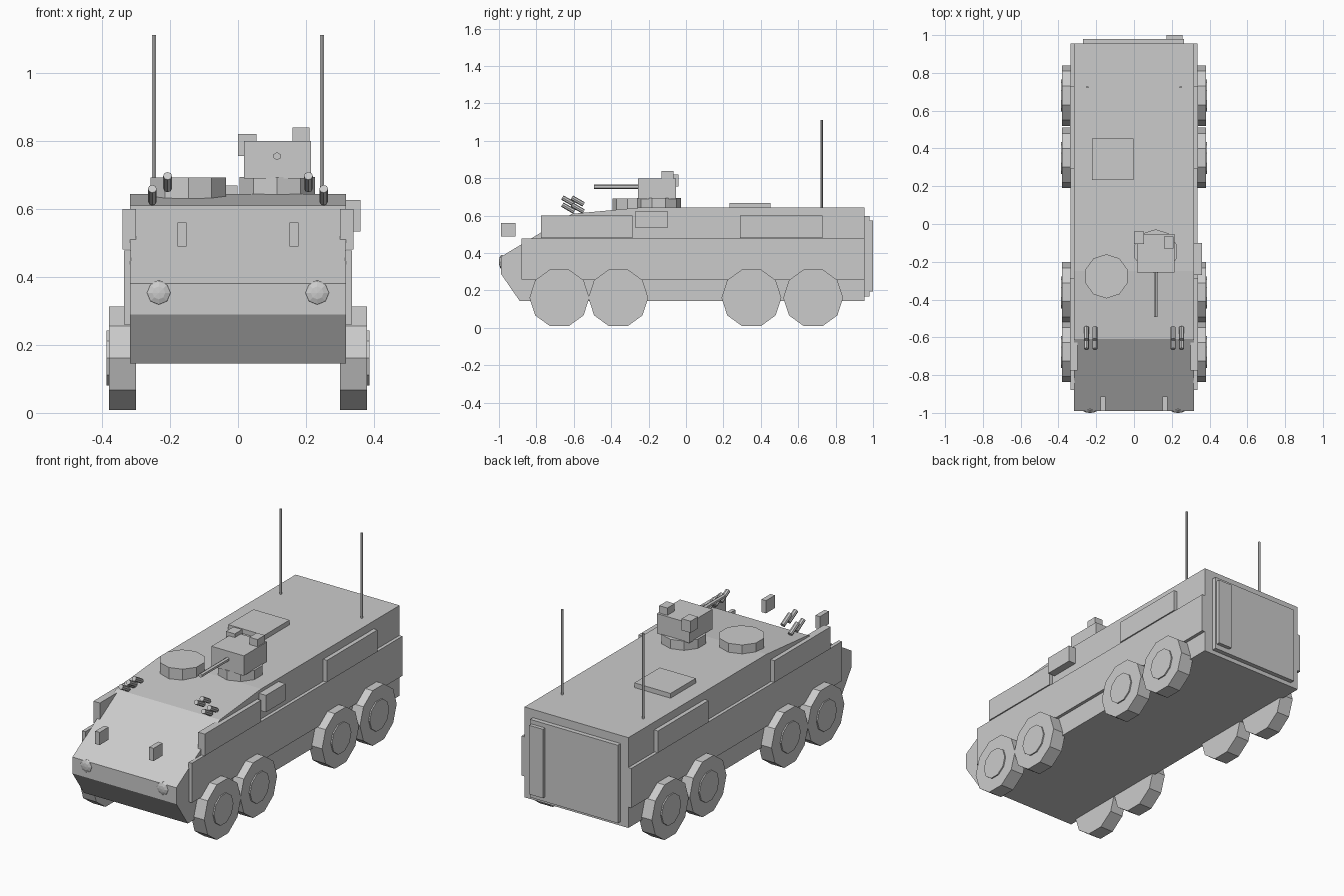
import bpy, bmesh, math
from mathutils import Vector, Matrix

if "Cube" in bpy.data.objects:
    bpy.data.objects.remove(bpy.data.objects["Cube"])


def finish(name, bm):
    bmesh.ops.recalc_face_normals(bm, faces=bm.faces[:])
    me = bpy.data.meshes.new(name)
    bm.to_mesh(me)
    bm.free()
    ob = bpy.data.objects.new(name, me)
    bpy.context.collection.objects.link(ob)
    return ob


def box(name, x, y, z):
    """Box from (min, max) ranges."""
    bm = bmesh.new()
    bmesh.ops.create_cube(bm, size=1)
    for v in bm.verts:
        v.co = [(a + b) / 2 + c * (b - a) for c, (a, b) in zip(v.co, (x, y, z))]
    return finish(name, bm)


def rod(name, a, b, r, sides, turn=0.0):
    """Prism with n sides running from point a to point b."""
    a, b = Vector(a), Vector(b)
    d = b - a
    bm = bmesh.new()
    bmesh.ops.create_cone(bm, cap_ends=True, segments=sides, radius1=r, radius2=r, depth=d.length)
    rot = Vector((0, 0, 1)).rotation_difference(d).to_matrix().to_4x4()
    bm.transform(Matrix.Translation((a + b) / 2) @ rot @ Matrix.Rotation(turn, 4, 'Z'))
    return finish(name, bm)


def span(s, a, b):
    return tuple(sorted((s * a, s * b)))


# Hull: side profile extruded across the width
profile = [(-0.89, 0.145), (-0.99, 0.29), (-0.99, 0.38), (-0.61, 0.61),
           (-0.25, 0.643), (0.955, 0.643), (0.955, 0.145)]
bm = bmesh.new()
face = bm.faces.new([bm.verts.new((-0.317, y, z)) for y, z in profile])
ext = bmesh.ops.extrude_face_region(bm, geom=[face], use_keep_orig=True)
for v in ext["geom"]:
    if isinstance(v, bmesh.types.BMVert):
        v.co.x = 0.317
finish("hull", bm)

for s, side in ((-1, "left"), (1, "right")):
    # Side armour
    box(f"lower_armour_{side}", span(s, 0.315, 0.335), (-0.88, 0.955), (0.26, 0.478))
    box(f"front_armour_{side}", span(s, 0.30, 0.34), (-0.775, -0.285), (0.48, 0.60))
    box(f"rear_armour_{side}", span(s, 0.30, 0.34), (0.29, 0.73), (0.48, 0.60))

    # Ten-sided wheels (a corner pointing up) with hubs
    for i, y in enumerate((-0.677, -0.362, 0.35, 0.68)):
        for part, x0, x1, r in (("tyre", 0.30, 0.38, 0.16), ("hub", 0.37, 0.387, 0.085)):
            w = rod(f"{part}_{side}_{i + 1}", (0, 0, x0), (0, 0, x1), r, 10)
            w.data.transform(Matrix.Translation((0, y, 0.161)) @ Matrix.Rotation(s * math.pi / 2, 4, 'Y')
                             @ Matrix.Rotation(math.pi / 2 + math.pi / 2, 4, 'Z'))

    # Headlight: flattened dome on the nose
    bm = bmesh.new()
    bmesh.ops.create_uvsphere(bm, u_segments=8, v_segments=6, radius=0.038)
    bm.transform(Matrix.Translation((s * 0.233, -0.985, 0.353)) @ Matrix.Diagonal((1, 0.4, 1, 1))
                 @ Matrix.Rotation(math.pi / 2, 4, 'X'))
    finish(f"headlight_{side}", bm)

    # Front periscope block
    box(f"front_block_{side}", span(s, 0.151, 0.178), (-0.99, -0.912), (0.49, 0.56))

    # Smoke launcher tubes: two rows of two, tilted up to the front
    for i, (x, z) in enumerate(((0.252, 0.622), (0.207, 0.66))):
        for j, y in enumerate((-0.597, -0.547)):
            rod(f"smoke_tube_{side}_{i}{j}", (s * x, y, z), (s * x, y - 0.064, z + 0.037), 0.013, 8)

    # Antenna
    rod(f"antenna_{side}", (s * 0.247, 0.725, 0.64), (s * 0.247, 0.725, 1.112), 0.0065, 6)

# Side storage box
box("side_box", (0.31, 0.36), (-0.27, -0.10), (0.533, 0.626))

# Rear door and its outer panel
box("rear_door", (-0.27, 0.265), (0.95, 0.98), (0.168, 0.598))
box("rear_panel", (0.173, 0.257), (0.975, 1.0), (0.195, 0.575))

# Roof hatches
rod("driver_hatch", (-0.146, -0.277, 0.61), (-0.146, -0.277, 0.692), 0.117, 10)
box("roof_hatch", (-0.222, -0.002), (0.232, 0.452), (0.64, 0.669))

# Turret
rod("turret_ring", (0.115, -0.145, 0.64), (0.115, -0.145, 0.694), 0.117, 10)
box("turret_body", (0.017, 0.215), (-0.256, -0.053), (0.69, 0.80))
rod("gun_barrel", (0.115, -0.25, 0.755), (0.115, -0.492, 0.755), 0.0115, 6)
box("sight_left", (0.0, 0.054), (-0.105, -0.04), (0.756, 0.82))
box("sight_right", (0.16, 0.21), (-0.13, -0.066), (0.775, 0.84))
